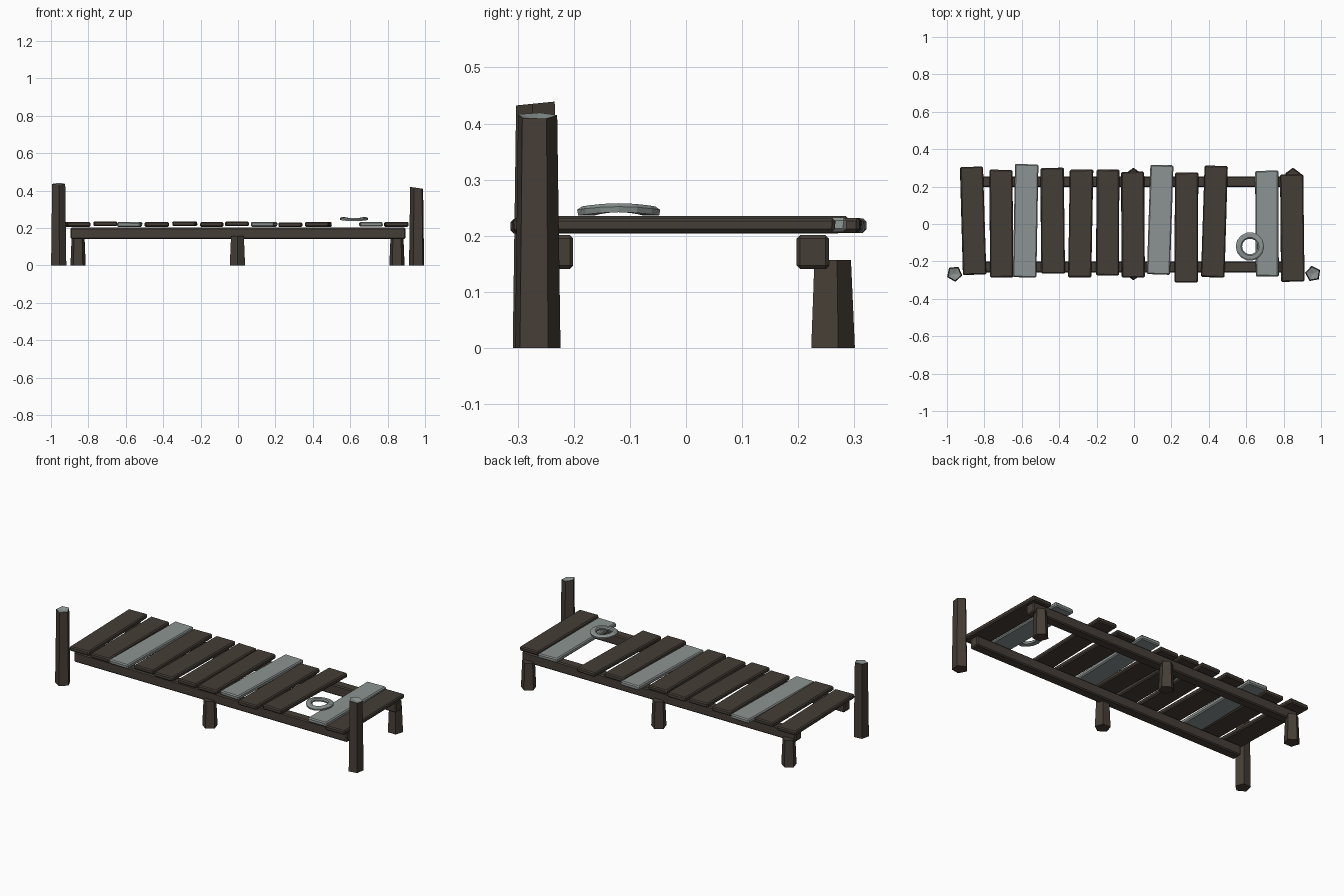
import bpy, bmesh, math, random
from mathutils import Matrix, Vector

random.seed(4)
cube = bpy.data.objects.get("Cube")
if cube:
    bpy.data.objects.remove(cube, do_unlink=True)


def material(name, rgb):
    m = bpy.data.materials.new(name)
    m.use_nodes = True
    m.diffuse_color = (*rgb, 1)
    m.node_tree.nodes["Principled BSDF"].inputs["Base Color"].default_value = (*rgb, 1)
    return m


dark_wood = material("dark wood", (0.060, 0.048, 0.037))
grey_wood = material("weathered grey wood", (0.262, 0.296, 0.287))


def finish(name, bm, mats, bevel=0):
    bmesh.ops.recalc_face_normals(bm, faces=bm.faces)
    mesh = bpy.data.meshes.new(name)
    bm.to_mesh(mesh)
    bm.free()
    for m in mats:
        mesh.materials.append(m)
    ob = bpy.data.objects.new(name, mesh)
    bpy.context.collection.objects.link(ob)
    if bevel:
        mod = ob.modifiers.new("worn edges", 'BEVEL')
        mod.width = bevel
        mod.segments = 1
    return ob


def beam(name, size, centre, turn, mat, jitter=0, bevel=0.006):
    """Chamfered box with slightly uneven corners."""
    bm = bmesh.new()
    bmesh.ops.create_cube(bm, size=1)
    for v in bm.verts:
        v.co = Vector(a * b for a, b in zip(v.co, size))
        v.co.x += random.uniform(-jitter, jitter)
        v.co.y += random.uniform(-jitter, jitter)
    bm.transform(Matrix.Translation(centre) @ Matrix.Rotation(math.radians(turn), 4, 'Z'))
    return finish(name, bm, [mat], bevel)


def post(name, x, y, height, r_base, r_top, turn, slant=(0, 0), cap=True):
    """Tapered five-sided post with a slanted, dished top."""
    bm = bmesh.new()
    n = 5
    angles = [math.radians(turn) + math.tau * i / n for i in range(n)]
    low = [bm.verts.new((x + r_base * math.cos(a), y + r_base * math.sin(a), 0)) for a in angles]
    high = []
    for a in angles:
        dx, dy = r_top * math.cos(a), r_top * math.sin(a)
        high.append(bm.verts.new((x + dx, y + dy, height + dx * slant[0] + dy * slant[1])))
    hub = bm.verts.new((x, y, height - (0.008 if cap else 0)))
    bm.faces.new(low)
    for i in range(n):
        j = (i + 1) % n
        bm.faces.new((low[i], low[j], high[j], high[i]))
        bm.faces.new((high[i], high[j], hub)).material_index = 1 if cap else 0
    return finish(name, bm, [dark_wood, grey_wood])


# Deck planks: x, back end, front end, width, turn in degrees, height, grey
planks = [
    (-0.86, 0.305, -0.27, 0.124, 1.6, 0.219, 0),
    (-0.71, 0.29, -0.285, 0.124, 0.3, 0.222, 0),
    (-0.58, 0.32, -0.285, 0.126, -1.0, 0.218, 1),
    (-0.435, 0.30, -0.265, 0.126, 0.6, 0.219, 0),
    (-0.285, 0.29, -0.285, 0.124, -0.8, 0.222, 0),
    (-0.14, 0.29, -0.275, 0.122, -0.3, 0.219, 0),
    (-0.005, 0.28, -0.285, 0.124, 0.5, 0.222, 0),
    (0.14, 0.315, -0.27, 0.124, -1.6, 0.219, 1),
    (0.28, 0.275, -0.312, 0.122, -0.3, 0.217, 0),
    (0.43, 0.31, -0.285, 0.124, -1.8, 0.219, 0),
    (0.71, 0.285, -0.28, 0.124, 0.3, 0.220, 1),
    (0.845, 0.265, -0.307, 0.124, 0.7, 0.219, 0),
]
for i, (x, back, front, width, turn, z, grey) in enumerate(planks):
    beam(f"plank_{i + 1}", (width, back - front, 0.026), (x, (back + front) / 2, z),
         turn, grey_wood if grey else dark_wood, 0.002)

# Long rails under the deck
for side, y in (("front", -0.23), ("back", 0.226)):
    beam(f"{side}_rail", (1.79, 0.058, 0.06), (0, y, 0.171), 0, dark_wood)

# Tall mooring posts at the front corners
post("right_mooring_post", -0.96, -0.266, 0.436, 0.043, 0.037, 60, (0.0, 0.1))
post("left_mooring_post", 0.957, -0.266, 0.414, 0.043, 0.037, 100, (-0.15, 0.0))

# Short legs beside the rails
for name, x, y in (("back_right_leg", -0.855, 0.258), ("back_middle_leg", -0.003, 0.258),
                   ("back_left_leg", 0.85, 0.258), ("front_middle_leg", -0.003, -0.258)):
    post(name, x, y, 0.157, 0.043, 0.036, 90 if y > 0 else 270, cap=False)

# Worn ring lying on the deck
bm = bmesh.new()
section = [(0.074, -0.006), (0.076, 0.004), (0.067, 0.010),
           (0.049, 0.010), (0.042, 0.004), (0.044, -0.006)]
steps = 14
loops = []
for i in range(steps):
    a = math.tau * i / steps
    sag = 0.003 * math.cos(2 * a + math.pi)
    loops.append([bm.verts.new((0.62 + r * math.cos(a), -0.12 + r * math.sin(a), 0.245 + z - sag))
                  for r, z in section])
for i in range(steps):
    p, q = loops[i], loops[(i + 1) % steps]
    for k in range(len(section)):
        m = (k + 1) % len(section)
        bm.faces.new((p[k], q[k], q[m], p[m]))
finish("deck_ring", bm, [grey_wood])
